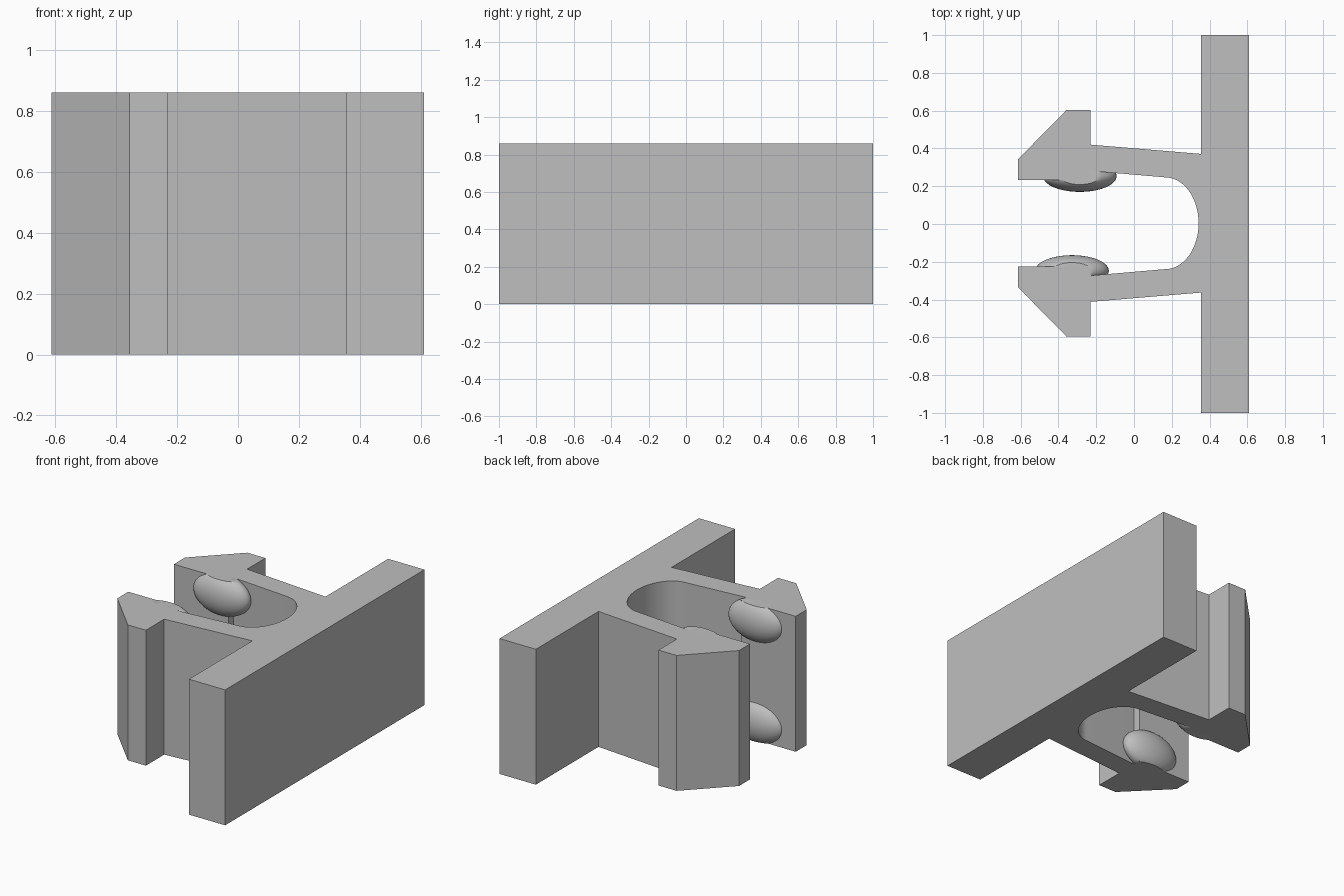
import bpy, bmesh, math
from mathutils import Matrix

if "Cube" in bpy.data.objects:
    bpy.data.objects.remove(bpy.data.objects["Cube"])

H = 0.86       # extrusion height
CY = 0.004     # y of the clip's centre line

grey = bpy.data.materials.new("plain grey")
grey.diffuse_color = (0.52, 0.52, 0.52, 1)
grey.use_nodes = True
grey.node_tree.nodes["Principled BSDF"].inputs["Base Color"].default_value = grey.diffuse_color


def add_object(name, bm):
    bmesh.ops.recalc_face_normals(bm, faces=bm.faces)
    mesh = bpy.data.meshes.new(name)
    bm.to_mesh(mesh)
    bm.free()
    mesh.materials.append(grey)
    ob = bpy.data.objects.new(name, mesh)
    bpy.context.collection.objects.link(ob)
    bpy.ops.object.select_all(action='DESELECT')
    ob.select_set(True)
    bpy.context.view_layer.objects.active = ob
    bpy.ops.object.shade_smooth_by_angle(angle=math.radians(30))
    return ob


# Half outline: back plate, arm, arrow-shaped barb, inner step, rounded slot
half = [(0.61, 0.996), (0.355, 0.996), (0.355, 0.367), (-0.23, 0.416),
        (-0.23, 0.6), (-0.357, 0.6), (-0.613, 0.34), (-0.613, 0.229),
        (-0.23, 0.229), (-0.23, 0.277)]
N = 20
half += [(0.165 + 0.177 * math.sin(math.pi / 2 * i / N),
          0.243 * math.cos(math.pi / 2 * i / N)) for i in range(N + 1)]
outline = half + [(x, -y) for x, y in reversed(half[:-1])]

# Clip body: the outline extruded upwards
bm = bmesh.new()
verts = [bm.verts.new((x, max(-1, min(1, y + (CY if abs(y) < 0.9 else math.copysign(0.004, y)))), 0))
         for x, y in outline]
face = bm.faces.new(verts)
top = bmesh.ops.extrude_face_region(bm, geom=[face])["geom"]
bmesh.ops.translate(bm, vec=(0, 0, H),
                    verts=[v for v in top if isinstance(v, bmesh.types.BMVert)])
add_object("clip_body", bm)


# Grip bumps: ellipsoids on the inner jaw faces, trimmed flush top and bottom
def grip_bump(name, x, y, z):
    bm = bmesh.new()
    bmesh.ops.create_uvsphere(bm, u_segments=40, v_segments=24, radius=1)
    bmesh.ops.transform(bm, verts=bm.verts, matrix=Matrix.Translation((x, y, z))
                        @ Matrix.Diagonal((0.195, 0.083, 0.13, 1)))
    for height, side in ((0, -1), (H, 1)):
        bmesh.ops.bisect_plane(bm, geom=bm.verts[:] + bm.edges[:] + bm.faces[:],
                               plane_co=(0, 0, height), plane_no=(0, 0, side),
                               clear_outer=True)
    bmesh.ops.holes_fill(bm, edges=[e for e in bm.edges if e.is_boundary], sides=0)
    add_object(name, bm)


for level, z in (("lower", 0.11), ("upper", 0.75)):
    grip_bump("back_grip_bump_" + level, -0.287, 0.253, z)
    grip_bump("front_grip_bump_" + level, -0.328, -0.248, z)
